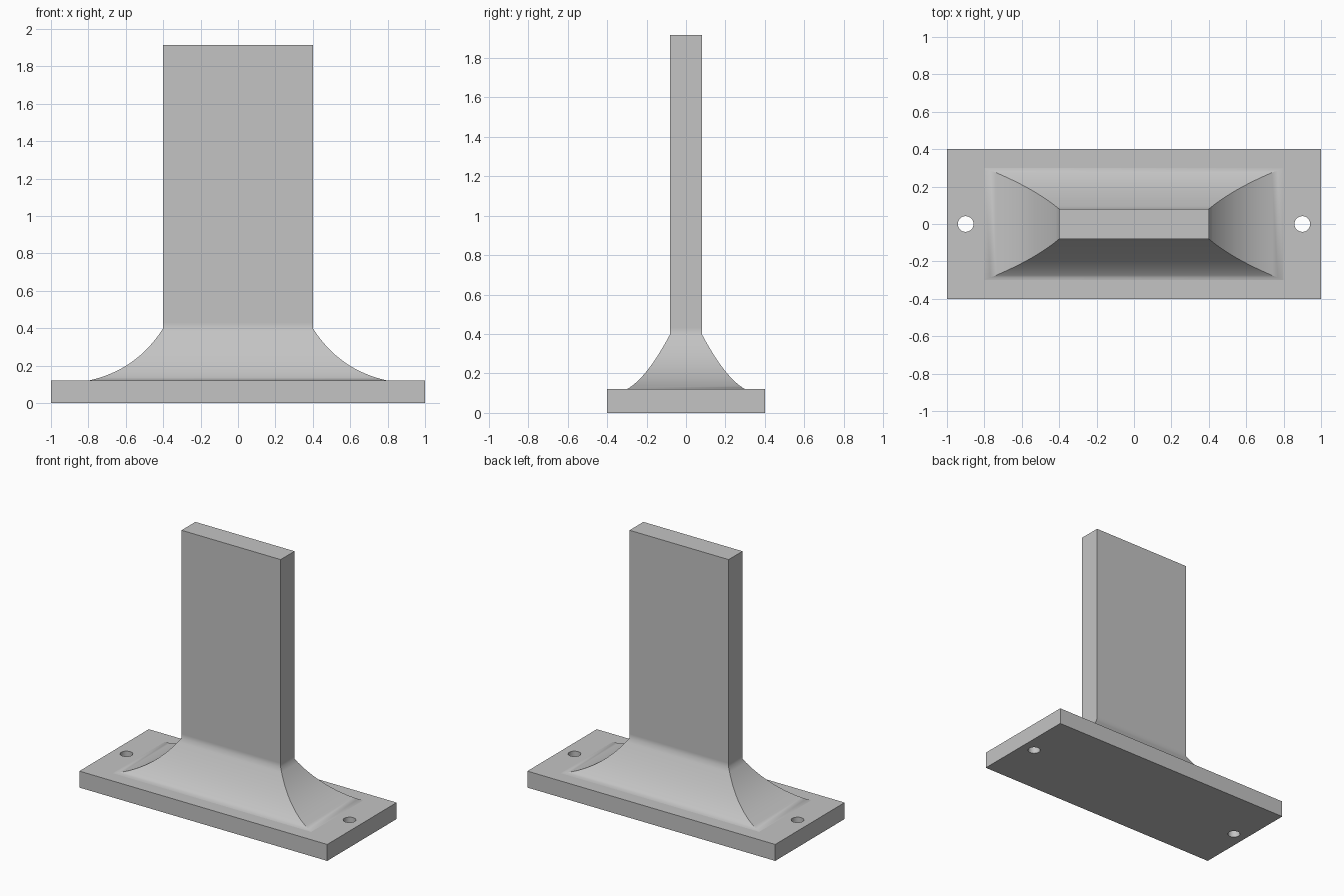
import bpy, bmesh, math

cube = bpy.data.objects.get("Cube")
if cube:
    bpy.data.objects.remove(cube, do_unlink=True)

grey = bpy.data.materials.new("light_grey")
grey.use_nodes = True
colour = (0.55, 0.55, 0.55, 1)
grey.diffuse_color = colour
grey.node_tree.nodes["Principled BSDF"].inputs["Base Color"].default_value = colour


def add_object(name, bm):
    bmesh.ops.recalc_face_normals(bm, faces=bm.faces)
    mesh = bpy.data.meshes.new(name)
    bm.to_mesh(mesh)
    bm.free()
    mesh.materials.append(grey)
    obj = bpy.data.objects.new(name, mesh)
    bpy.context.collection.objects.link(obj)
    return obj


def smooth(obj, degrees):
    bpy.ops.object.select_all(action="DESELECT")
    obj.select_set(True)
    bpy.context.view_layer.objects.active = obj
    bpy.ops.object.shade_smooth_by_angle(angle=math.radians(degrees))


# Base plate
BASE_TOP = 0.12
bm = bmesh.new()
bmesh.ops.create_cube(bm, size=1)
bmesh.ops.scale(bm, vec=(2, 0.8, BASE_TOP), verts=bm.verts)
bmesh.ops.translate(bm, vec=(0, 0, BASE_TOP / 2), verts=bm.verts)
base = add_object("base_plate", bm)

# Two bolt holes cut through the base
bm = bmesh.new()
for side in (-1, 1):
    hole = bmesh.ops.create_cone(bm, cap_ends=True, segments=32,
                                 radius1=0.042, radius2=0.042, depth=0.5)
    bmesh.ops.translate(bm, vec=(0.9 * side, 0, 0.06), verts=hole["verts"])
cutter = add_object("hole_cutter", bm)
cut = base.modifiers.new("bolt_holes", "BOOLEAN")
cut.operation = "DIFFERENCE"
cut.solver = "EXACT"
cut.object = cutter
bpy.context.view_layer.objects.active = base
bpy.ops.object.modifier_apply(modifier=cut.name)
bpy.data.objects.remove(cutter, do_unlink=True)
smooth(base, 30)

# Flared foot and upright plate: rectangles (half x, half y, z) lofted upwards
foot, bend, neck = (0.8, 0.3, BASE_TOP), (0.543, 0.199, 0.175), (0.4, 0.08, 0.4)
STEPS = 16
sections = [(0.8, 0.3, BASE_TOP - 0.02)]
for i in range(STEPS + 1):
    t = i / STEPS
    sections.append(tuple((1 - t) ** 2 * a + 2 * t * (1 - t) * b + t * t * c
                          for a, b, c in zip(foot, bend, neck)))
sections += [(0.4, 0.08, 0.43), (0.4, 0.08, 1.915)]

bm = bmesh.new()
rings = [[bm.verts.new((x * sx, y * sy, z))
          for sx, sy in ((-1, -1), (1, -1), (1, 1), (-1, 1))]
         for x, y, z in sections]
for low, high in zip(rings, rings[1:]):
    for i in range(4):
        j = (i + 1) % 4
        bm.faces.new((low[i], low[j], high[j], high[i]))
bm.faces.new(rings[0])
bm.faces.new(rings[-1])
upright = add_object("flared_upright", bm)
smooth(upright, 36)
